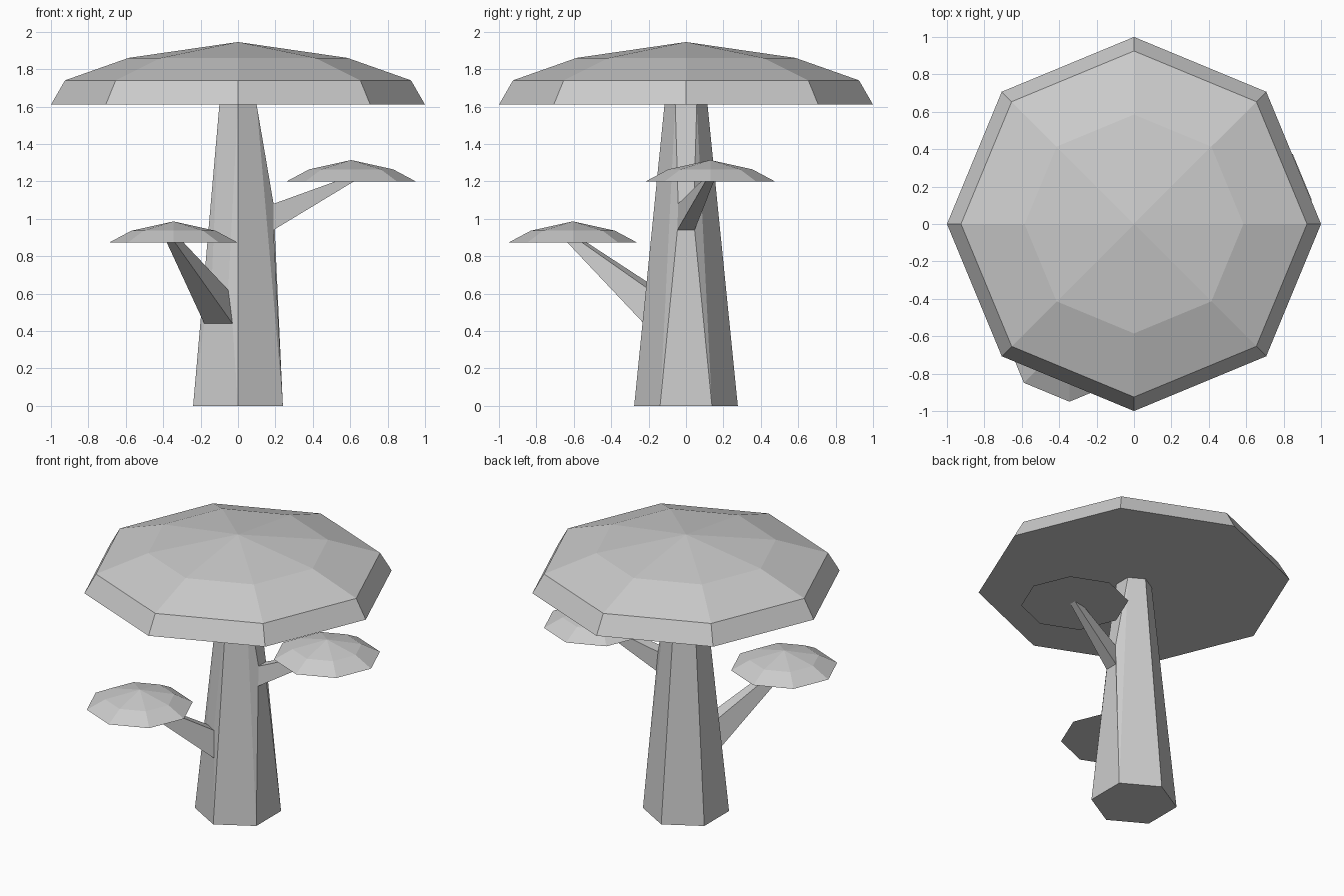
import bpy
import bmesh
from math import sin, cos, pi, radians
from mathutils import Vector

if "Cube" in bpy.data.objects:
    bpy.data.objects.remove(bpy.data.objects["Cube"], do_unlink=True)

grey = bpy.data.materials.new("plain light grey")
grey.use_nodes = True
GREY = (0.6, 0.6, 0.6, 1)
grey.diffuse_color = GREY
grey.node_tree.nodes["Principled BSDF"].inputs["Base Color"].default_value = GREY


def finish(bm, name):
    bmesh.ops.recalc_face_normals(bm, faces=bm.faces)
    mesh = bpy.data.meshes.new(name)
    bm.to_mesh(mesh)
    bm.free()
    mesh.materials.append(grey)
    obj = bpy.data.objects.new(name, mesh)
    bpy.context.collection.objects.link(obj)
    return obj


def loft(rings, sides, turn=0.0, apex=None):
    """Closed faceted solid from (radius, height) rings, optionally pointed."""
    bm = bmesh.new()
    loops = []
    for r, z in rings:
        angles = [turn + 2 * pi * i / sides for i in range(sides)]
        loops.append([bm.verts.new((r * cos(a), r * sin(a), z)) for a in angles])
    bm.faces.new(loops[0][::-1])
    for low, high in zip(loops, loops[1:]):
        for i in range(sides):
            j = (i + 1) % sides
            bm.faces.new((low[i], low[j], high[j], high[i]))
    if apex is None:
        bm.faces.new(loops[-1])
    else:
        tip = bm.verts.new((0, 0, apex))
        for i in range(sides):
            bm.faces.new((loops[-1][i], loops[-1][(i + 1) % sides], tip))
    bm.normal_update()
    return bm


def place_quad(face, angle, low, high, shift=0.0):
    """Move a quad's corners; low and high are (distance out, half width, z)."""
    out = Vector((cos(angle), sin(angle), 0))
    side = Vector((-sin(angle), cos(angle), 0))
    verts = sorted(face.verts, key=lambda v: v.co.z)
    for pair, (d, w, z) in ((verts[:2], low), (verts[2:], high)):
        pair.sort(key=lambda v: v.co.dot(side))
        for v, sign in zip(pair, (-1, 1)):
            v.co = out * d + side * (shift + sign * w) + Vector((0, 0, z))


def grow_branch(bm, angle, base, tip, shift=0.0):
    """Inset the trunk side facing the angle and pull it out to a thin tip."""
    out = Vector((cos(angle), sin(angle), 0))
    bm.normal_update()
    face = max((f for f in bm.faces if len(f.verts) == 4),
               key=lambda f: f.normal.dot(out))
    bmesh.ops.inset_individual(bm, faces=[face], thickness=0.02)
    place_quad(face, angle, *base)
    new = bmesh.ops.extrude_discrete_faces(bm, faces=[face])["faces"][0]
    place_quad(new, angle, *tip, shift)


# Six-sided tapering trunk with two branches drawn out of its sides
trunk = loft([(0.277, 0), (0.115, 1.61)], 6, turn=pi / 6)
grow_branch(trunk, radians(-120),
            ((0.21, 0.087, 0.44), (0.195, 0.052, 0.62)),
            ((0.72, 0.025, 0.875), (0.69, 0.022, 0.91)))
grow_branch(trunk, 0,
            ((0.19, 0.046, 0.94), (0.19, 0.042, 1.08)),
            ((0.63, 0.022, 1.206), (0.60, 0.02, 1.228)), shift=0.13)
finish(trunk, "trunk_with_branches")

# Large eight-sided canopy
finish(loft([(1, 1.61), (0.925, 1.74), (0.585, 1.86)], 8, apex=1.945), "main_canopy")

# Small canopies on the branch tips
for name, spot in (("lower_canopy", (-0.345, -0.605, 0.872)),
                   ("upper_canopy", (0.605, 0.13, 1.2))):
    cap = finish(loft([(0.345, 0), (0.225, 0.064)], 8, apex=0.114), name)
    cap.location = spot
